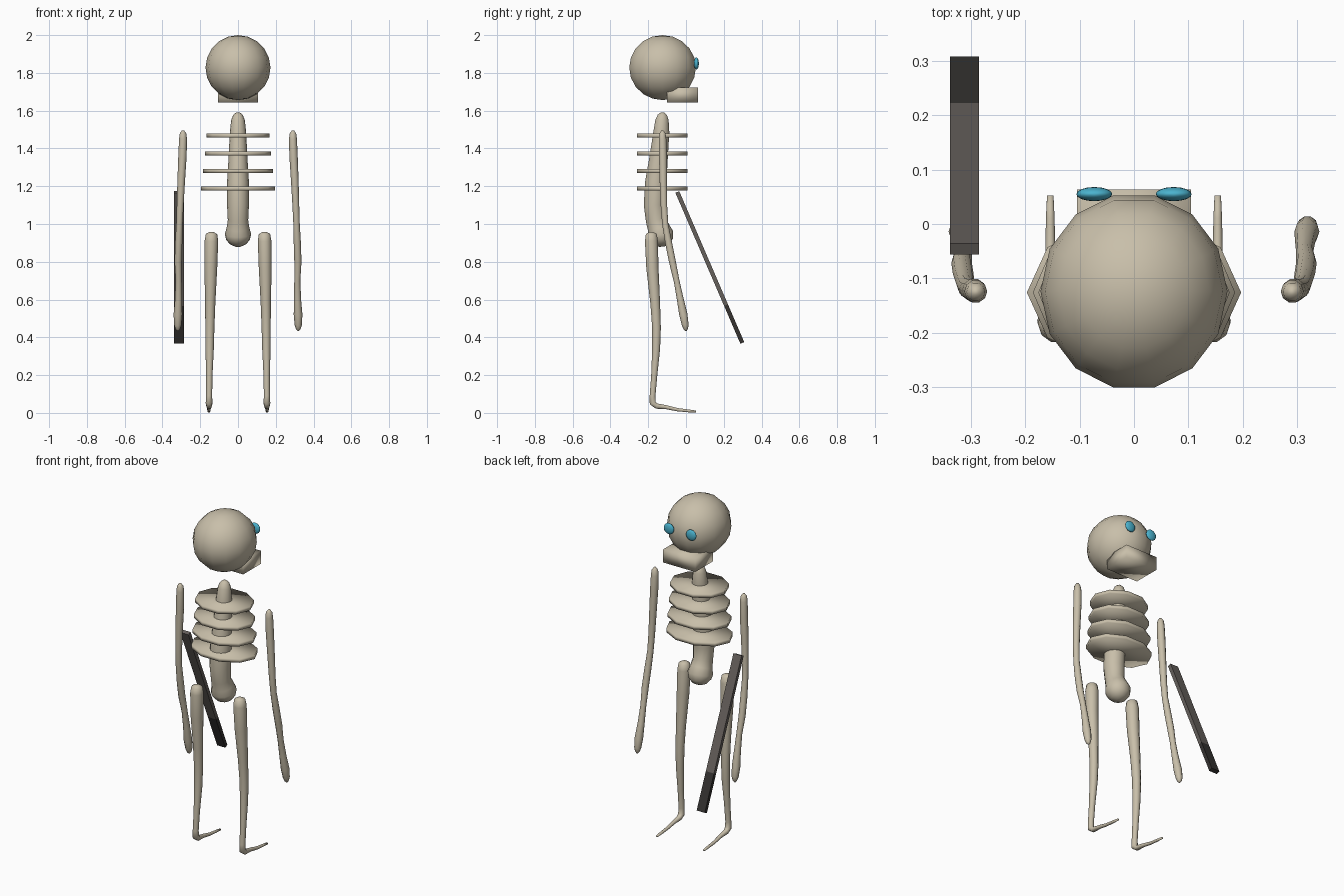
import bpy, bmesh, math
from mathutils import Vector, Matrix

if "Cube" in bpy.data.objects:
    bpy.data.objects.remove(bpy.data.objects["Cube"])


def material(name, rgb):
    m = bpy.data.materials.new(name)
    m.diffuse_color = (*rgb, 1)
    m.use_nodes = True
    m.node_tree.nodes["Principled BSDF"].inputs["Base Color"].default_value = m.diffuse_color
    return m


BONE = material("bone", (0.58, 0.52, 0.40))
CYAN = material("eye_cyan", (0.07, 0.45, 0.62))
GREY = material("stick_grey", (0.13, 0.115, 0.105))
DARK = material("stick_dark", (0.035, 0.032, 0.03))


def finish(name, bm, mats, smooth=True):
    bmesh.ops.recalc_face_normals(bm, faces=bm.faces[:])
    for f in bm.faces:
        f.smooth = smooth
    me = bpy.data.meshes.new(name)
    bm.to_mesh(me)
    bm.free()
    for m in mats:
        me.materials.append(m)
    ob = bpy.data.objects.new(name, me)
    bpy.context.collection.objects.link(ob)
    return ob


def ellipsoid(name, centre, radii, segs, rings, mat):
    bm = bmesh.new()
    bmesh.ops.create_uvsphere(bm, u_segments=segs, v_segments=rings, radius=1)
    # put a vertex on the +y and -y axis
    turn = Matrix.Rotation(math.pi / 2, 4, 'Z')
    bm.transform(Matrix.Translation(centre) @ Matrix.Diagonal((*radii, 1)) @ turn)
    return finish(name, bm, [mat])


def limb(name, pts, mirror=1, sides=10):
    """Smooth tube through (x, y, z, radius) points, square to the path."""
    bm = bmesh.new()
    ps = [Vector((p[0] * mirror, p[1], p[2])) for p in pts]
    rings = []
    for i, p in enumerate(ps):
        t = (ps[min(i + 1, len(ps) - 1)] - ps[max(i - 1, 0)]).normalized()
        u = Vector((1, 0, 0))
        u = (u - t * u.dot(t)).normalized()
        v = t.cross(u)
        r = pts[i][3]
        rings.append([bm.verts.new(p + r * (u * math.cos(a) + v * math.sin(a)))
                      for a in (2 * math.pi * k / sides for k in range(sides))])
    for a, b in zip(rings, rings[1:]):
        for k in range(sides):
            n = (k + 1) % sides
            bm.faces.new((a[k], a[n], b[n], b[k]))
    bm.faces.new(rings[0])
    bm.faces.new(rings[-1])
    return finish(name, bm, [BONE])


# Skull and jaw
ellipsoid("skull", (0, -0.124, 1.828), (0.172, 0.181, 0.172), 14, 10, BONE)
bm = bmesh.new()
bmesh.ops.create_cube(bm, size=1)
bm.transform(Matrix.Translation((0, -0.019, 1.683)) @ Matrix.Diagonal((0.21, 0.164, 0.078, 1)))
finish("jaw", bm, [BONE])

# Eyes
for s, side in ((-1, "left"), (1, "right")):
    ellipsoid("eye_" + side, (s * 0.073, 0.055, 1.85), (0.033, 0.013, 0.032), 16, 10, CYAN)

# Spine with a rounded pelvis
limb("spine", [
    (0, -0.125, 1.590, 0.010), (0, -0.125, 1.578, 0.025), (0, -0.127, 1.55, 0.036),
    (0, -0.130, 1.49, 0.043), (0, -0.145, 1.35, 0.050), (0, -0.160, 1.22, 0.058),
    (0, -0.167, 1.10, 0.058), (0, -0.160, 1.02, 0.054), (0, -0.145, 0.98, 0.060),
    (0, -0.134, 0.945, 0.070), (0, -0.130, 0.915, 0.062), (0, -0.128, 0.892, 0.042),
    (0, -0.127, 0.880, 0.014)], sides=14)

# Rib discs, wider towards the bottom
for i, (z, rx) in enumerate(((1.468, 0.166), (1.373, 0.176), (1.281, 0.186), (1.188, 0.197))):
    bm = bmesh.new()
    loops = [[bm.verts.new((rx * math.cos(math.pi * k / 5),
                            -0.126 + 0.141 * math.sin(math.pi * k / 5), z + h))
              for k in range(10)] for h in (-0.011, 0.011)]
    for k in range(10):
        n = (k + 1) % 10
        bm.faces.new((loops[0][k], loops[0][n], loops[1][n], loops[1][k]))
    bm.faces.new(loops[0])
    bm.faces.new(loops[1])
    finish(f"rib_{i + 1}", bm, [BONE])

# Arms and legs, mirrored
ARM = [(0.291, -0.125, 1.495, 0.006), (0.291, -0.125, 1.480, 0.017),
       (0.291, -0.124, 1.450, 0.021), (0.294, -0.122, 1.36, 0.022),
       (0.301, -0.120, 1.22, 0.020), (0.306, -0.117, 1.10, 0.018),
       (0.310, -0.110, 1.00, 0.017), (0.314, -0.092, 0.90, 0.019),
       (0.317, -0.072, 0.80, 0.019), (0.314, -0.050, 0.70, 0.016),
       (0.315, -0.030, 0.60, 0.019), (0.318, -0.014, 0.52, 0.023),
       (0.319, -0.004, 0.465, 0.019), (0.319, -0.001, 0.443, 0.012),
       (0.319, 0.000, 0.434, 0.004)]
LEG = [(0.140, -0.184, 0.957, 0.012), (0.140, -0.184, 0.947, 0.030),
       (0.141, -0.183, 0.910, 0.036), (0.144, -0.178, 0.77, 0.034),
       (0.147, -0.163, 0.58, 0.027), (0.149, -0.156, 0.45, 0.024),
       (0.150, -0.158, 0.34, 0.022), (0.152, -0.168, 0.20, 0.017),
       (0.153, -0.177, 0.09, 0.016), (0.153, -0.176, 0.052, 0.018),
       (0.153, -0.155, 0.036, 0.015), (0.153, -0.105, 0.030, 0.011),
       (0.154, -0.045, 0.017, 0.009), (0.154, 0.010, 0.011, 0.008),
       (0.154, 0.052, 0.007, 0.006)]
for s, side in ((-1, "left"), (1, "right")):
    limb("arm_" + side, ARM, s)
    limb("leg_" + side, LEG, s)

# Leaning flat stick with a darker lower end
bm = bmesh.new()
bmesh.ops.create_cube(bm, size=1)
bmesh.ops.bisect_plane(bm, geom=bm.verts[:] + bm.edges[:] + bm.faces[:],
                       plane_co=(0, 0, -0.25), plane_no=(0, 0, 1))
for f in bm.faces:
    f.material_index = 1 if f.calc_center_median().z < -0.26 else 0
bm.transform(Matrix.Translation((-0.312, 0.126, 0.77))
             @ Matrix.Rotation(math.radians(23.3), 4, 'X')
             @ Matrix.Diagonal((0.053, 0.022, 0.87, 1)))
finish("stick", bm, [GREY, DARK], smooth=False)
